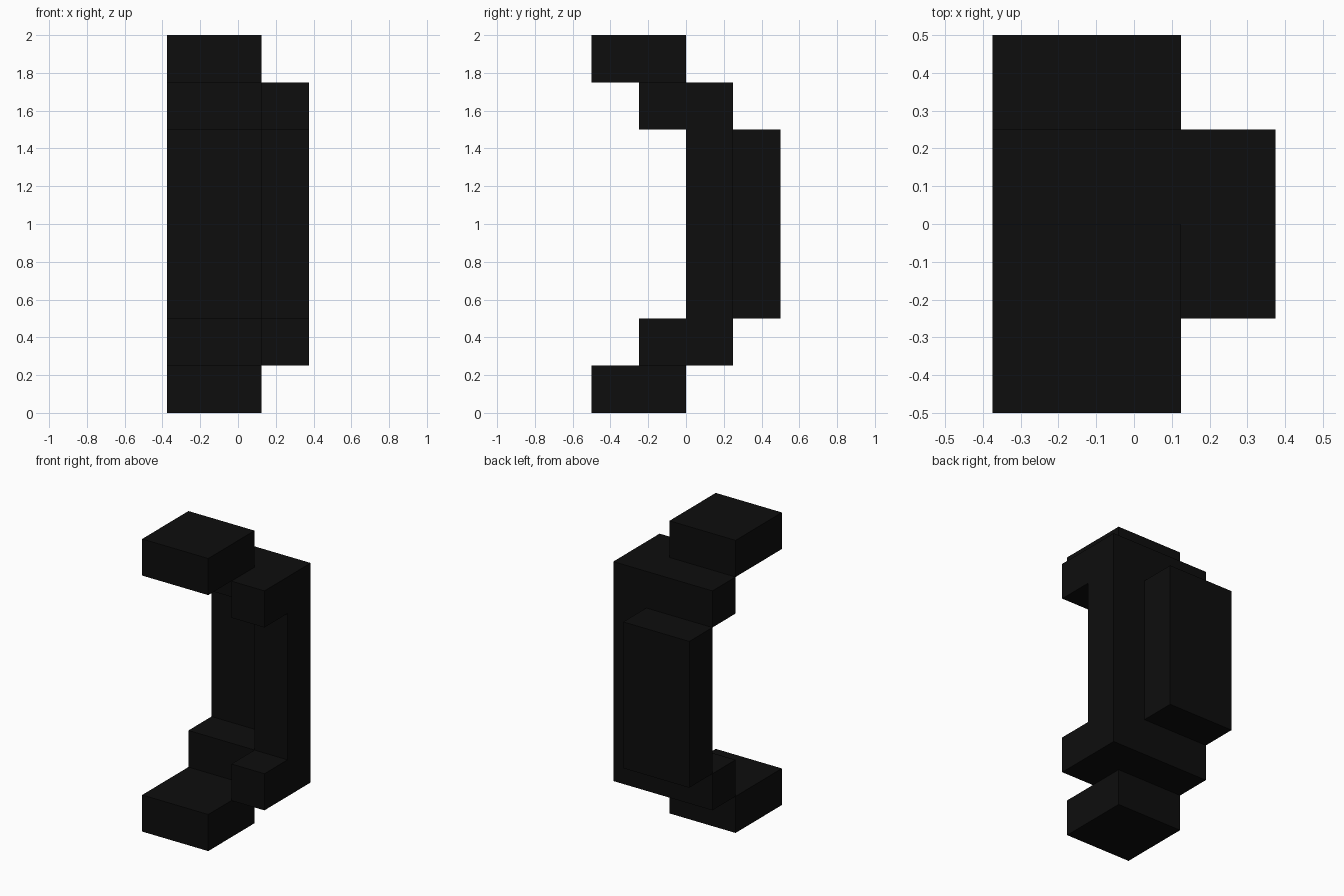
import bpy
import bmesh
from mathutils import Matrix, Vector

if "Cube" in bpy.data.objects:
    bpy.data.objects.remove(bpy.data.objects["Cube"])

black = bpy.data.materials.new("soft_black")
black.diffuse_color = (0.004, 0.004, 0.004, 1)
black.use_nodes = True
black.node_tree.nodes["Principled BSDF"].inputs["Base Color"].default_value = black.diffuse_color


def box(name, x, y, z):
    """Flat-faced box given its (min, max) range on each axis."""
    lo, hi = Vector((x[0], y[0], z[0])), Vector((x[1], y[1], z[1]))
    bm = bmesh.new()
    bmesh.ops.create_cube(bm, size=1.0, matrix=Matrix.Translation((lo + hi) / 2)
                          @ Matrix.Diagonal((*(hi - lo), 1)))
    mesh = bpy.data.meshes.new(name)
    bm.to_mesh(mesh)
    bm.free()
    mesh.materials.append(black)
    obj = bpy.data.objects.new(name, mesh)
    bpy.context.collection.objects.link(obj)
    return obj


wide = (-0.375, 0.125)     # left two thirds
narrow = (0.125, 0.375)    # right third

# Upright columns
box("back_column", wide, (0.25, 0.5), (0.5, 1.5))
box("side_column", narrow, (0.0, 0.25), (0.25, 1.75))

# Stepped ends, the same at the bottom and the top
for end in ("lower", "upper"):
    def level(a, b):
        return (a, b) if end == "lower" else (2 - b, 2 - a)
    box(end + "_end_block", wide, (-0.5, 0.0), level(0.0, 0.25))
    box(end + "_back_step", wide, (0.0, 0.25), level(0.25, 0.5))
    box(end + "_side_step", narrow, (-0.25, 0.0), level(0.25, 0.5))
